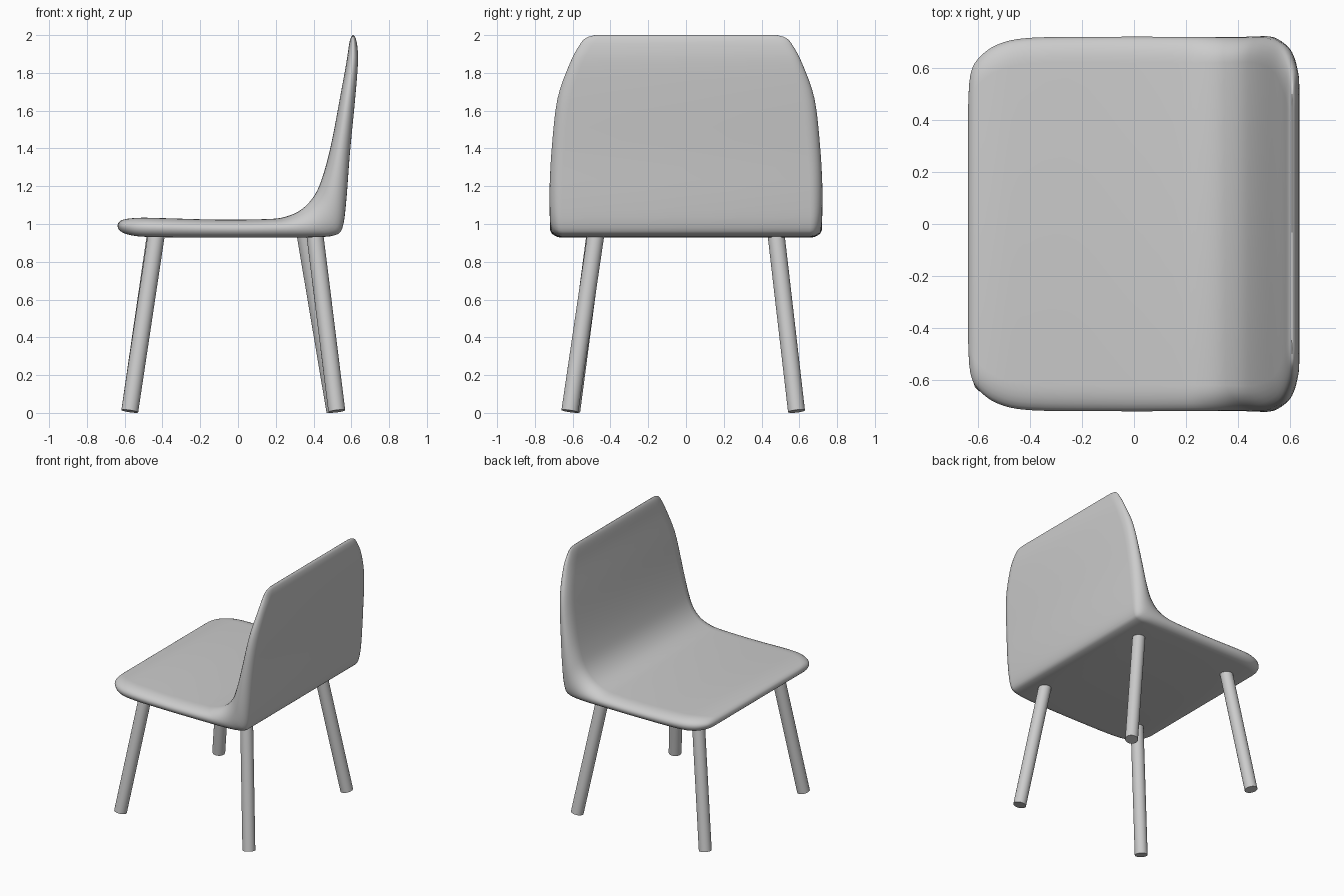
import bpy, bmesh, math
from mathutils import Vector

if "Cube" in bpy.data.objects:
    bpy.data.objects.remove(bpy.data.objects["Cube"])

# Shell stations from seat front to backrest top:
# (inner x, inner z, outer x, outer z, half width)
STATIONS = [
    (-.638, .992, -.638, .988, .45), (-.63, 1.01, -.63, .97, .57),
    (-.60, 1.025, -.60, .95, .635), (-.52, 1.033, -.53, .935, .69),
    (-.40, 1.031, -.40, .93, .716), (-.10, 1.023, -.10, .928, .72),
    (.15, 1.026, .20, .928, .72), (.25, 1.038, .40, .93, .72),
    (.34, 1.08, .51, .94, .72), (.41, 1.16, .553, .98, .722),
    (.457, 1.28, .573, 1.12, .722), (.499, 1.45, .592, 1.37, .71),
    (.542, 1.68, .619, 1.65, .68), (.573, 1.85, .635, 1.85, .615),
    (.588, 1.95, .632, 1.94, .565), (.597, 1.985, .622, 1.985, .53),
    (.606, 2.0, .61, 2.0, .48),
]


def smooth_stations(pts, steps):
    """Catmull-Rom interpolation through the stations."""
    out = []
    for i in range(len(pts) - 1):
        q = [pts[max(0, min(len(pts) - 1, i + k))] for k in (-1, 0, 1, 2)]
        for s in range(steps):
            t = s / steps
            out.append([.5 * (2 * b + (c - a) * t + (2 * a - 5 * b + 4 * c - d) * t * t
                              + (3 * b - a - 3 * c + d) * t ** 3)
                        for a, b, c, d in zip(*q)])
    return out + [list(pts[-1])]


def section(ix, iz, ox, oz, w):
    """Flat slab section with rounded side edges."""
    inner, outer = Vector((ix, 0, iz)), Vector((ox, 0, oz))
    ring, n = [], 12
    for side in (1, -1):
        for k in range(n + 1):
            a = side * (math.pi / 2 - math.pi * k / n)
            s = math.sin(a)
            r = .10 if s > 0 else .065
            p = outer.lerp(inner, (s + 1) / 2)
            p.y = side * (w - r + r * math.cos(a))
            ring.append(p)
    return ring


def finish(bm, name, smooth_angle):
    bmesh.ops.recalc_face_normals(bm, faces=bm.faces)
    mesh = bpy.data.meshes.new(name)
    bm.to_mesh(mesh)
    bm.free()
    ob = bpy.data.objects.new(name, mesh)
    bpy.context.collection.objects.link(ob)
    bpy.ops.object.select_all(action='DESELECT')
    ob.select_set(True)
    bpy.context.view_layer.objects.active = ob
    bpy.ops.object.shade_smooth_by_angle(angle=math.radians(smooth_angle))
    return ob


# One-piece seat and backrest
bm = bmesh.new()
rings = [[bm.verts.new(p) for p in section(*s)] for s in smooth_stations(STATIONS, 4)]
for r0, r1 in zip(rings, rings[1:]):
    for i in range(len(r0)):
        j = (i + 1) % len(r0)
        bm.faces.new((r0[i], r0[j], r1[j], r1[i]))
bm.faces.new(rings[0])
bm.faces.new(rings[-1])
finish(bm, "seat_shell", 60)


# Splayed round legs
def leg(name, foot, top, radius=.045):
    foot, top = Vector(foot), Vector(top)
    axis = top - foot
    bm = bmesh.new()
    bmesh.ops.create_cone(bm, cap_ends=True, segments=32, radius1=radius,
                          radius2=radius, depth=axis.length)
    bm.transform(axis.to_track_quat('Z', 'Y').to_matrix().to_4x4())
    bmesh.ops.translate(bm, verts=bm.verts, vec=(foot + top) / 2)
    finish(bm, name, 40)


leg("front_leg_left", (-.573, .585, .009), (-.435, .475, .96))
leg("front_leg_right", (-.573, -.605, .009), (-.43, -.48, .96))
leg("back_leg_left", (.513, .585, .009), (.353, .475, .96))
leg("back_leg_right", (.523, -.615, .009), (.405, -.475, .96))
